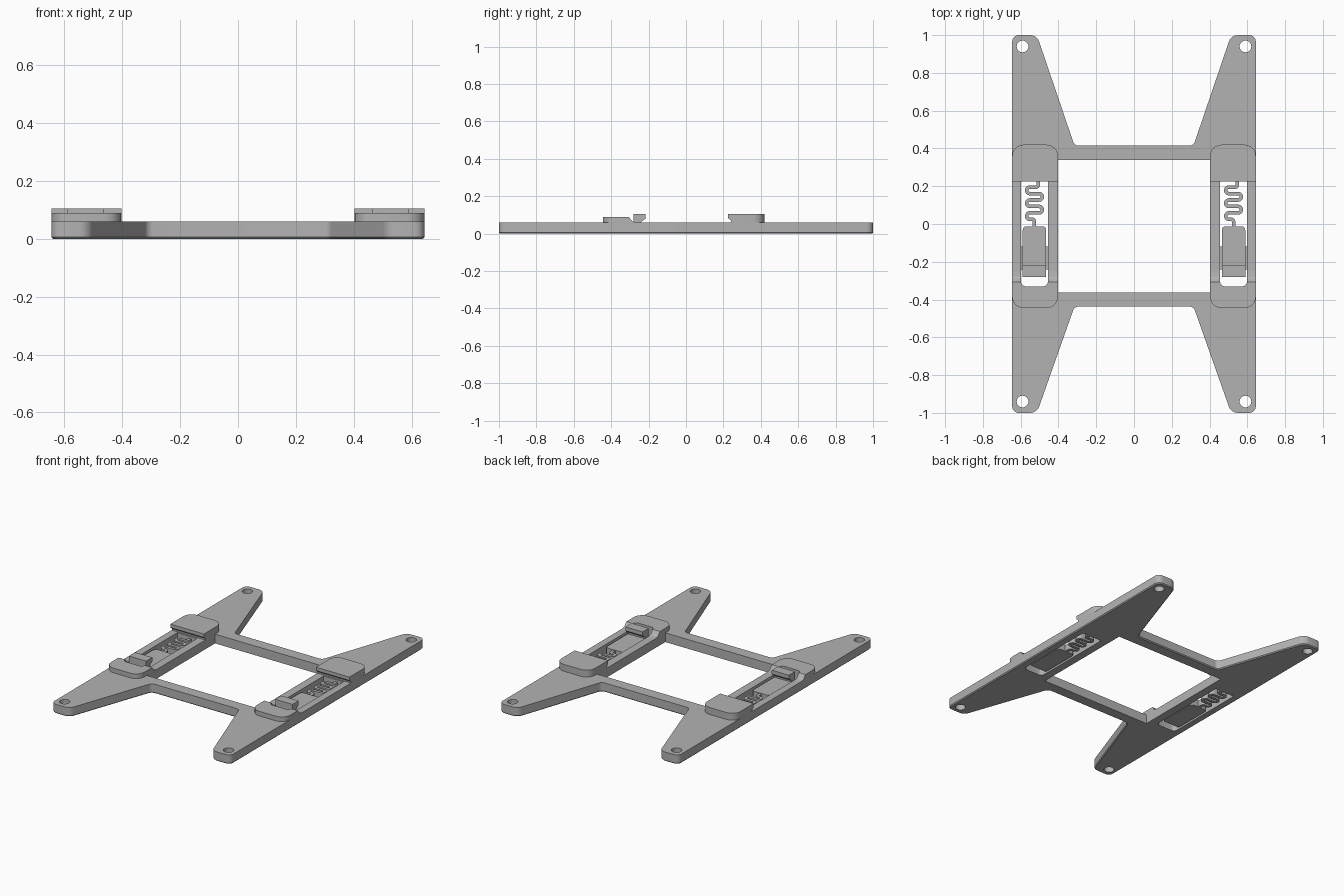
import bpy, bmesh, math
from mathutils import Vector

if "Cube" in bpy.data.objects:
    bpy.data.objects.remove(bpy.data.objects["Cube"], do_unlink=True)

grey = bpy.data.materials.new("grey plastic")
grey.use_nodes = True
COLOUR = (0.45, 0.45, 0.45, 1)
grey.diffuse_color = COLOUR
grey.node_tree.nodes["Principled BSDF"].inputs["Base Color"].default_value = COLOUR


def rounded(points, closed=True, steps=6):
    """Round the corners of an (x, y, radius) path."""
    out, n = [], len(points)
    for i, (x, y, r) in enumerate(points):
        p = Vector((x, y))
        if r == 0 or (not closed and i in (0, n - 1)):
            out.append(p)
            continue
        d1 = (Vector(points[i - 1][:2]) - p).normalized()
        d2 = (Vector(points[(i + 1) % n][:2]) - p).normalized()
        ang = d1.angle(d2)
        phi = math.pi - ang
        c = p + (d1 + d2).normalized() * (r / math.sin(ang / 2))
        t = r / math.tan(ang / 2)
        a, b = p + d1 * t - c, p + d2 * t - c
        for k in range(steps + 1):
            s = k / steps
            out.append(c + (a * math.sin((1 - s) * phi) + b * math.sin(s * phi)) / math.sin(phi))
    return out


def prism(name, pts, lo, hi, axis="z", chamfer=0.0):
    """Extrude an outline along z, or a (y, z) side profile along x."""
    bm = bmesh.new()
    place = (lambda p, h: (p[0], p[1], h)) if axis == "z" else (lambda p, h: (h, p[0], p[1]))
    bottom = bm.faces.new([bm.verts.new(place(p, lo)) for p in pts])
    up = bmesh.ops.extrude_face_region(bm, geom=[bottom], use_keep_orig=True)
    for v in [g for g in up["geom"] if isinstance(g, bmesh.types.BMVert)]:
        v.co["xyz".index(axis)] = hi
    bmesh.ops.recalc_face_normals(bm, faces=bm.faces[:])
    if chamfer:
        bmesh.ops.bevel(bm, geom=list(bottom.edges), offset=chamfer, segments=1, affect="EDGES")
    mesh = bpy.data.meshes.new(name)
    bm.to_mesh(mesh)
    bm.free()
    mesh.materials.append(grey)
    obj = bpy.data.objects.new(name, mesh)
    bpy.context.collection.objects.link(obj)
    return obj


def rect(x0, x1, y0, y1, front=0.0, back=0.0):
    return rounded([(x0, y0, front), (x1, y0, front), (x1, y1, back), (x0, y1, back)])


def combine(obj, cutters, operation="DIFFERENCE"):
    """Apply booleans, then drop the cutters."""
    for c in cutters:
        m = obj.modifiers.new("cut", "BOOLEAN")
        m.object, m.operation, m.solver = c, operation, "EXACT"
    graph = bpy.context.evaluated_depsgraph_get()
    mesh = bpy.data.meshes.new_from_object(obj.evaluated_get(graph))
    obj.modifiers.clear()
    obj.data = mesh
    for c in cutters:
        bpy.data.objects.remove(c, do_unlink=True)
    return obj


TOP = 0.06
SLOT = 0.527          # slot centre line
INNER, OUTER = 0.403, 0.645
SIDES = (("left", 1), ("right", -1))
parts = []


def slot_cutter(cx):
    return prism("slot_cutter", rect(cx - 0.071, cx + 0.071, -0.33, 0.23, front=0.025), -0.1, 0.2)


# Flat frame with four tapered legs, window, slots and screw holes
half = [(0.315, 0.415, 0.03), (0.514, 1, 0.05), (OUTER, 1, 0.035),
        (OUTER, -1, 0.035), (0.514, -1, 0.05), (0.315, -0.437, 0.03)]
outline = half + [(-x, y, r) for x, y, r in reversed(half)]
frame = prism("frame", rounded(outline), 0, TOP, chamfer=0.006)
cutters = [prism("window_cutter", rect(-INNER, INNER, -0.363, 0.34), -0.1, 0.2)]
for _, s in SIDES:
    cutters.append(slot_cutter(s * SLOT))
    for y in (-0.94, 0.94):
        ring = [(s * 0.59 + 0.031 * math.cos(a), y + 0.031 * math.sin(a))
                for a in (k * math.tau / 32 for k in range(32))]
        cutters.append(prism("hole_cutter", ring, -0.1, 0.2))
parts.append(combine(frame, cutters))

# Side profiles (y, z) of the raised parts
back_profile = [(0.43, TOP), (0.43, 0.105), (0.225, 0.105), (0.225, 0.083), (0.24, 0.07), (0.24, TOP)]
front_profile = rounded([(-0.46, TOP, 0), (-0.46, 0.09, 0), (-0.307, 0.09, 0),
                         (-0.285, 0.063, 0.02), (-0.25, TOP, 0)])
hook_profile = [(-0.28, 0.045), (-0.28, 0.105), (-0.217, 0.105), (-0.217, 0.08), (-0.243, 0.06), (-0.243, 0.045)]

for side, s in SIDES:
    cx = s * SLOT
    x0, x1 = sorted((s * INNER, s * OUTER))

    # Back stop with an overhanging lip
    stop = prism(side + "_back_stop", back_profile, x0 - 0.05, x1 + 0.05, "x")
    plan = prism("plan", rect(x0, x1, 0.2, 0.42, back=0.06), 0, 0.2)
    parts.append(combine(stop, [plan], "INTERSECT"))

    # Front stop, rounded in plan, sloping down to the rails and slotted
    stop = prism(side + "_front_stop", front_profile, x0 - 0.05, x1 + 0.05, "x")
    plan = prism("plan", rect(x0, x1, -0.445, -0.2, front=0.06), 0, 0.2)
    combine(stop, [plan], "INTERSECT")
    parts.append(combine(stop, [slot_cutter(cx)]))

    # Sliding latch, its guide ribs and its hook
    body = rect(cx - 0.062, cx + 0.062, -0.28, -0.012, 0.012, 0.02)
    parts.append(prism(side + "_latch", body, 0.004, 0.05))
    parts.append(prism(side + "_latch_ribs", rect(cx - 0.072, cx + 0.072, -0.24, -0.12), 0.02, 0.04))
    parts.append(prism(side + "_latch_hook", hook_profile, cx - 0.062, cx + 0.062, "x"))

    # Serpentine spring between the latch and the back of the slot
    rows = [0.195 - 0.034 * k for k in range(6)]
    path = [(0.02, 0.24, 0), (0.02, rows[0], 0.012)]
    for k in range(5):
        x = 0.041 if k % 2 else -0.041
        path += [(x, rows[k], 0.0165), (x, rows[k + 1], 0.0165)]
    path += [(0, rows[5], 0.012), (0, -0.03, 0)]
    line = rounded(path, closed=False)
    edge_a, edge_b = [], []
    for i, p in enumerate(line):
        d = (line[min(i + 1, len(line) - 1)] - line[max(i - 1, 0)]).normalized()
        n = Vector((-d.y, d.x)) * 0.0095
        centre = p + Vector((cx, 0))
        edge_a.append(centre + n)
        edge_b.append(centre - n)
    parts.append(prism(side + "_spring", edge_a + edge_b[::-1], 0.004, 0.046))

# Smooth the rounded corners, keep the edges sharp
bpy.ops.object.select_all(action="DESELECT")
for p in parts:
    p.select_set(True)
bpy.context.view_layer.objects.active = parts[0]
bpy.ops.object.shade_smooth_by_angle(angle=math.radians(30))
